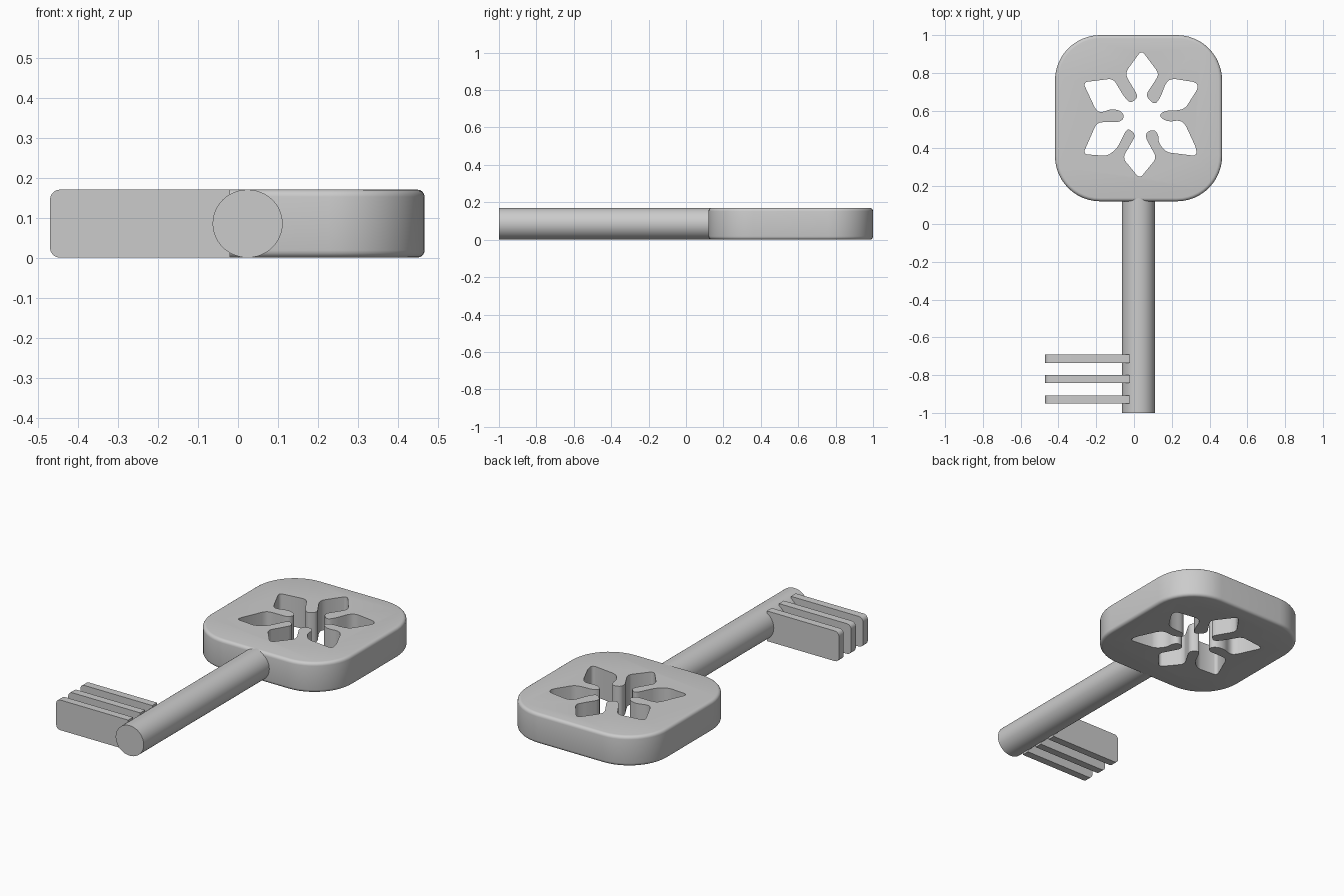
import bpy, bmesh, math
from mathutils import Vector

default = bpy.data.objects.get("Cube")
if default:
    bpy.data.objects.remove(default, do_unlink=True)

THICK = 0.17
MID_X = 0.024

grey = bpy.data.materials.new("key grey")
grey.use_nodes = True
colour = (0.6, 0.6, 0.6, 1)
grey.diffuse_color = colour
grey.node_tree.nodes["Principled BSDF"].inputs["Base Color"].default_value = colour


def prism(name, points, depth, move, bevel=0.0):
    """Extrude a closed 2D outline by depth, optionally rounding both rims."""
    bm = bmesh.new()
    face = bm.faces.new([bm.verts.new((p[0], p[1], 0)) for p in points])
    ring = bmesh.ops.extrude_face_region(bm, geom=[face])["geom"]
    top = [v for v in ring if isinstance(v, bmesh.types.BMVert)]
    bmesh.ops.translate(bm, vec=(0, 0, depth), verts=top)
    bmesh.ops.recalc_face_normals(bm, faces=bm.faces)
    if bevel:
        rims = [e for e in bm.edges if abs(e.verts[0].co.z - e.verts[1].co.z) < depth / 2]
        bmesh.ops.bevel(bm, geom=rims, offset=bevel, segments=4, profile=0.5, affect='EDGES')
    mesh = bpy.data.meshes.new(name)
    bm.to_mesh(mesh)
    bm.free()
    mesh.materials.append(grey)
    obj = bpy.data.objects.new(name, mesh)
    obj.location = move
    bpy.context.collection.objects.link(obj)
    return obj


def rounded_rect(width, height, radius, steps, corners=(1, 1, 1, 1)):
    """Centred rectangle, counter-clockwise from the upper right corner."""
    points = []
    for i, (sx, sy) in enumerate(((1, 1), (-1, 1), (-1, -1), (1, -1))):
        if not corners[i]:
            points.append((sx * width / 2, sy * height / 2))
            continue
        for k in range(steps + 1):
            a = math.pi / 2 * (i + k / steps)
            points.append((sx * (width / 2 - radius) + radius * math.cos(a),
                           sy * (height / 2 - radius) + radius * math.sin(a)))
    return points


def soften(points, reach):
    """Cut each corner by at most reach."""
    result = []
    for a, b in zip(points, points[1:] + points[:1]):
        step = (b - a) * min(0.25, reach / (b - a).length)
        result += [a + step, b - step]
    return result


def smooth(obj):
    bpy.ops.object.select_all(action='DESELECT')
    obj.select_set(True)
    bpy.context.view_layer.objects.active = obj
    bpy.ops.object.shade_smooth_by_angle(angle=math.radians(35))


# Pierced flower, outline in hundredths, from the top petal leftwards
flower = [
    (4, 92), (-4, 81), (-4, 78), (2, 68), (1, 66), (-2, 64), (-5, 67),
    (-11, 77), (-27, 75), (-20, 60), (-17, 59), (-12, 61), (-7, 60),
    (-5, 57), (-7, 54), (-12, 54), (-17, 54), (-20, 53), (-27, 37),
    (-14, 36), (-9, 40), (-4, 50), (-2, 50), (1, 47), (-6, 35),
    (3, 24), (12, 35), (6, 46), (7, 49), (11, 50), (13, 47), (13, 43),
    (17, 38), (33, 36), (33, 40), (27, 53), (24, 55), (18, 54), (13, 57),
    (16, 60), (22, 60), (27, 61), (34, 72), (33, 75), (20, 77), (17, 75),
    (14, 67), (11, 63), (6, 68), (12, 77), (13, 80)]
outline = [Vector(p) / 100 for p in flower]
for reach in (0.015, 0.006):
    outline = soften(outline, reach)

# Bow: rounded slab with softened rims and the flower cut through
bow = prism("bow", rounded_rect(0.885, 0.88, 0.24, 12), THICK, (MID_X, 0.56, 0), 0.018)
cutter = prism("flower_cutter", outline, THICK * 2, (0, 0, -THICK / 2))
bpy.context.view_layer.update()
cut = bow.modifiers.new("flower", 'BOOLEAN')
cut.object = cutter
cut.operation = 'DIFFERENCE'
cut.solver = 'EXACT'
bpy.context.view_layer.objects.active = bow
bpy.ops.object.modifier_apply(modifier=cut.name)
bpy.data.objects.remove(cutter, do_unlink=True)
smooth(bow)

# Shaft: round bar running from the tip into the bow
circle = [(0.0875 * math.cos(a), THICK / 2 * math.sin(a))
          for a in (math.tau * i / 48 for i in range(48))]
shaft = prism("shaft", circle, 1.14, (MID_X, 0.14, THICK / 2))
shaft.rotation_euler.x = math.pi / 2
smooth(shaft)

# Bit: three thin teeth with rounded outer corners
for i, y in enumerate((-0.692, -0.8, -0.907)):
    tooth = prism(f"tooth_{i + 1}", rounded_rect(0.45, THICK, 0.025, 5, (0, 1, 1, 0)),
                  0.043, (-0.245, y, THICK / 2))
    tooth.rotation_euler.x = math.pi / 2
    smooth(tooth)
